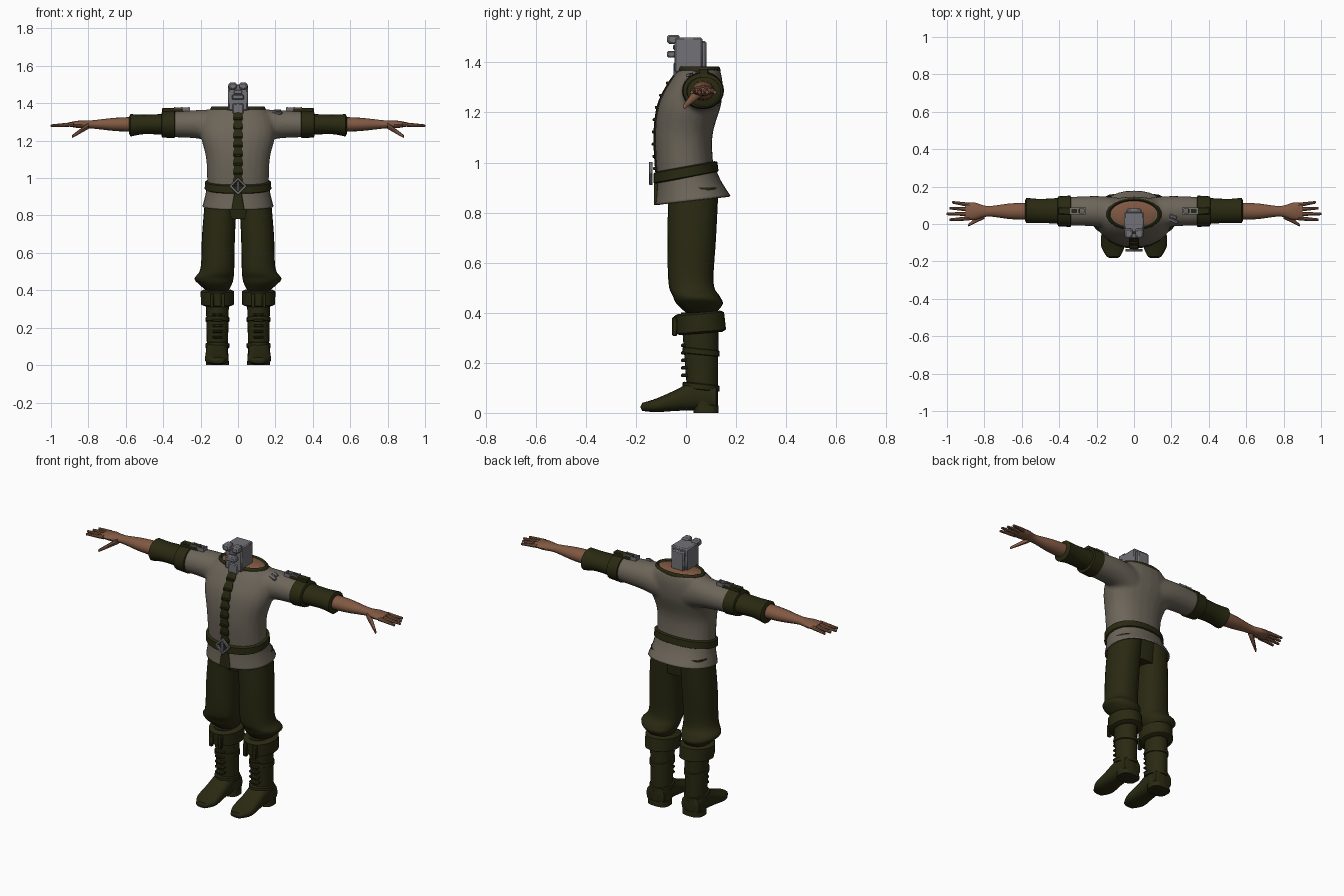
import bpy, bmesh, math
from mathutils import Vector, Matrix

old = bpy.data.objects.get("Cube")
if old:
    bpy.data.objects.remove(old)


def material(name, *rgb):
    mat = bpy.data.materials.new(name)
    mat.use_nodes = True
    mat.diffuse_color = (*rgb, 1)
    mat.node_tree.nodes["Principled BSDF"].inputs["Base Color"].default_value = (*rgb, 1)
    return mat


LINEN = material("linen", .15, .13, .1)
GREEN = material("dark_green", .022, .022, .006)
SKIN = material("skin", .22, .1, .055)
STEEL = material("steel", .17, .165, .18)


def finish(bm, name, mat, mirror=False):
    """Turn a bmesh into a shaded object, optionally mirrored across x."""
    bmesh.ops.recalc_face_normals(bm, faces=bm.faces)
    mesh = bpy.data.meshes.new(name)
    bm.to_mesh(mesh)
    bm.free()
    mesh.materials.append(mat)
    ob = bpy.data.objects.new(name, mesh)
    bpy.context.collection.objects.link(ob)
    if mirror:
        ob.modifiers.new("mirror", 'MIRROR')
    bpy.ops.object.select_all(action='DESELECT')
    ob.select_set(True)
    bpy.context.view_layer.objects.active = ob
    bpy.ops.object.shade_smooth_by_angle(angle=math.radians(40))
    return ob


def spline(points, steps):
    """Smooth curve through points of any dimension."""
    padded = [points[0], *points, points[-1]]
    out = []
    for p, q, r, s in zip(padded, padded[1:], padded[2:], padded[3:]):
        for i in range(steps):
            t = i / steps
            out.append(q + (r - p) * t / 2 + (p * 2 - q * 5 + r * 4 - s) * t * t / 2
                       + (q * 3 - p - r * 3 + s) * t ** 3 / 2)
    return out + [points[-1]]


def loft(bm, *stations, lip=0, tilt=0, power=1, sides=24, steps=5, caps=True):
    """Skin oval stations (x, y, z, radius, radius); lip rounds off both ends."""
    rings = spline([Vector(s) for s in stations], steps)
    span = rings[-1] - rings[0]
    axis = max(range(3), key=lambda k: abs(span[k]))
    u, v = [k for k in range(3) if k != axis]
    if lip:
        for index, sign in ((0, -1), (len(rings) + 1, 1)):
            edge = rings[min(index, len(rings) - 1)].copy()
            edge[axis] += sign * math.copysign(lip / 2, span[axis])
            edge[3] -= lip
            edge[4] -= lip
            rings.insert(index, edge)
    rows = []
    for ring in rings:
        row = []
        for i in range(sides):
            angle = math.tau * i / sides
            c, s = math.cos(angle), math.sin(angle)
            co = Vector(ring[:3])
            co[u] += ring[3] * math.copysign(abs(c) ** power, c)
            co[v] += ring[4] * math.copysign(abs(s) ** power, s)
            co.z += tilt * co.y
            row.append(bm.verts.new(co))
        rows.append(row)
    for low, high in zip(rows, rows[1:]):
        for i in range(sides):
            bm.faces.new((low[i - 1], low[i], high[i], high[i - 1]))
    if caps:
        bm.faces.new(rows[0])
        bm.faces.new(rows[-1])


def part(name, mat, *stations, mirror=False, **options):
    bm = bmesh.new()
    loft(bm, *stations, **options)
    return finish(bm, name, mat, mirror)


def box(bm, centre, size, bevel=0, turn=Matrix()):
    place = Matrix.Translation(centre) @ turn @ Matrix.Diagonal((*size, 1))
    verts = bmesh.ops.create_cube(bm, size=1, matrix=place)["verts"]
    if bevel:
        edges = {e for v in verts for e in v.link_edges}
        bmesh.ops.bevel(bm, geom=list(edges), offset=bevel, segments=1, affect='EDGES')


def body(z, y, width, depth):
    return 0, y, z, width, depth


def arm(x, depth, height, y=.068, z=1.287):
    return x, y, z, depth, height


def leg(z, y, width, depth, x=.11):
    return x, y, z, width, depth


# shirt body and sleeves fused into one cloth surface
bm = bmesh.new()
loft(bm, body(.93, 0, .165, .115), body(1.1, -.01, .17, .115), body(1.23, .015, .2, .125),
     body(1.32, .04, .188, .106), body(1.375, .055, .14, .08), power=.9)
for side in (-1, 1):
    loft(bm, arm(.08 * side, .09, .1, y=.05, z=1.27), arm(.2 * side, .082, .078),
         arm(.37 * side, .076, .068))
shirt = finish(bm, "shirt", LINEN)
fuse = shirt.modifiers.new("fuse", 'REMESH')
fuse.mode, fuse.voxel_size, fuse.use_smooth_shade = 'VOXEL', .01, True
soften = shirt.modifiers.new("soften", 'SMOOTH')
soften.iterations = 6
worn_shirt = shirt.evaluated_get(bpy.context.evaluated_depsgraph_get())


def on_shirt(origin, direction):
    return worn_shirt.ray_cast(Vector(origin), Vector(direction))[1]


# flared shirt skirt, open underneath
skirt = part("shirt_skirt", LINEN, body(.97, 0, .166, .115), body(.91, .012, .174, .128),
             body(.846, .028, .19, .15), tilt=.12, power=.9, sides=32, caps=False)
skirt.modifiers.new("cloth", 'SOLIDIFY').thickness = .008

# slanted belt
part("belt", GREEN, body(.943, 0, .178, .13), body(.98, -.002, .177, .127),
     lip=.01, tilt=.18, power=.9, sides=32)

# diamond buckle made of four bars and a pin
bm = bmesh.new()
buckle = Vector((0, -.14, .957))
for quarter in range(4):
    turn = Matrix.Rotation(math.pi * (quarter + .5) / 2, 4, 'Y')
    box(bm, buckle + turn @ Vector((0, 0, .028)), (.066, .014, .012), .002, turn)
box(bm, buckle, (.01, .012, .05))
finish(bm, "belt_buckle", STEEL)

# front placket that follows the chest, with scalloped edges and ties
bm = bmesh.new()
rows, count = [], 24
for i in range(count + 1):
    z = .96 + .39 * i / count
    y = on_shirt((0, -1, z), (0, 1, 0)).y
    width = .027 if i % 3 else .021
    rows.append([bm.verts.new((x * width, y + out, z))
                 for x, out in ((-1, .02), (-1, -.003), (0, -.006), (1, -.003), (1, .02))])
    if i % 3 == 1:
        box(bm, (0, y - .005, z), (.046, .016, .012), .003)
for low, high in zip(rows, rows[1:]):
    for i in range(len(low) - 1):
        bm.faces.new((low[i], low[i + 1], high[i + 1], high[i]))
finish(bm, "front_placket", GREEN)

# flared tail below the buckle
part("placket_tail", GREEN, body(.945, -.115, .015, .014), body(.83, -.116, .035, .012), power=.5)

# neck base and rolled collar
part("neck", SKIN, body(1.33, .055, .12, .07), body(1.375, .055, .12, .07), lip=.01)
collar = [body(1.35, .052, .146, .084), body(1.37, .052, .148, .086),
          body(1.383, .052, .136, .078), body(1.365, .052, .12, .066)]
part("collar", GREEN, *collar, caps=False, sides=32)

# mechanical neck block
bm = bmesh.new()
box(bm, (0, .01, 1.43), (.105, .11, .14), .006)
box(bm, (0, .06, 1.42), (.08, .044, .13), .006)
box(bm, (0, -.03, 1.36), (.06, .04, .08), .006)
box(bm, (0, -.058, 1.433), (.064, .035, .026), .005)
box(bm, (0, -.045, 1.46), (.044, .012, .02), .003)
for side in (-1, 1):
    box(bm, (.029 * side, -.05, 1.492), (.042, .05, .036), .007)
finish(bm, "neck_block", STEEL)

# sleeve cuffs and lower sleeves
part("sleeve_cuffs", GREEN, arm(.34, .084, .074), arm(.405, .08, .07), lip=.01, mirror=True)
part("lower_sleeves", GREEN, arm(.39, .07, .056, y=.07), arm(.5, .064, .052, y=.07),
     arm(.575, .068, .06, y=.072, z=1.282), lip=.015, mirror=True)

# shoulder straps with steel frames
bm = bmesh.new()
box(bm, (.348, .07, 1.364), (.115, .038, .024), .004)
finish(bm, "shoulder_straps", GREEN, True)
bm = bmesh.new()
for side in (-1, 1):
    box(bm, (.3, .07 + .015 * side, 1.368), (.085, .007, .02))
for i in range(3):
    box(bm, (.262 + .038 * i, .07, 1.37), (.008, .036, .02))
finish(bm, "strap_buckles", STEEL, True)

# slanted chest badge, on the left only
bm = bmesh.new()
turn = Matrix.Rotation(-.4, 4, 'Z') @ Matrix.Rotation(.4, 4, 'X')
for x, y, length in ((.205, .02, .065), (.21, .04, .04)):
    box(bm, on_shirt((x, y, 2), (0, 0, -1)), (length, .016, .012), .002, turn)
finish(bm, "chest_badge", STEEL)

# forearms, palms, fingers and thumbs
bm = bmesh.new()
loft(bm, arm(.55, .046, .04), arm(.66, .042, .035), arm(.78, .028, .022),
     arm(.85, .046, .02), arm(.9, .044, .012), sides=16)
for finger in range(4):
    y = .03 + .024 * finger
    length = .12 - .015 * abs(finger - 1)
    loft(bm, arm(.88, .012, .012, y=y),
         arm(.88 + length, .007, .007, y=y + .007 * (finger - 1), z=1.28), lip=.004, sides=8)
loft(bm, arm(.8, .022, .018, y=.05, z=1.28), arm(.885, .007, .009, y=-.006, z=1.223),
     lip=.004, sides=10)
finish(bm, "forearms_and_hands", SKIN, True)

# trousers gathered in folds below the knee
part("hips", GREEN, body(.78, .03, .1, .08), body(.92, .02, .16, .1), power=.8)
part("trouser_legs", GREEN, leg(.9, .03, .085, .1, x=.09), leg(.7, .023, .088, .097, x=.104),
     leg(.52, .02, .09, .09), leg(.465, .042, .104, .094, x=.128),
     leg(.435, .055, .09, .092, x=.122), leg(.4, .06, .06, .06),
     mirror=True, power=.9)

# boots: shaft, turned cuff, foot, heel, straps and toggles
part("boot_shafts", GREEN, leg(.03, .07, .06, .058), leg(.12, .065, .057, .063),
     leg(.4, .055, .063, .075), mirror=True)
part("boot_cuffs", GREEN, leg(.32, .06, .088, .1), leg(.39, .052, .09, .1),
     lip=.015, tilt=.08, mirror=True)
foot = [(.11, -.175, .024, .035, .016), (.113, -.12, .03, .062, .027),
        (.114, -.04, .05, .06, .042), (.113, .04, .07, .058, .06), (.112, .12, .06, .056, .05)]
part("boot_feet", GREEN, *foot, lip=.012, power=.75, mirror=True)
part("boot_heels", GREEN, leg(0, .08, .062, .05), leg(.03, .08, .06, .05),
     power=.7, mirror=True)
for height in (.1, .24):
    part("boot_strap", GREEN, leg(height, .06, .064, .074), leg(height + .02, .06, .064, .074),
         lip=.008, tilt=-.1, mirror=True)
bm = bmesh.new()
for i in range(5):
    box(bm, (.11, -.005, .15 + .03 * i), (.055, .03, .014), .004)
for side in (-1, 1):
    box(bm, (.11 + .03 * side, -.045, .345), (.022, .02, .075), .004)
finish(bm, "boot_toggles", GREEN, True)
